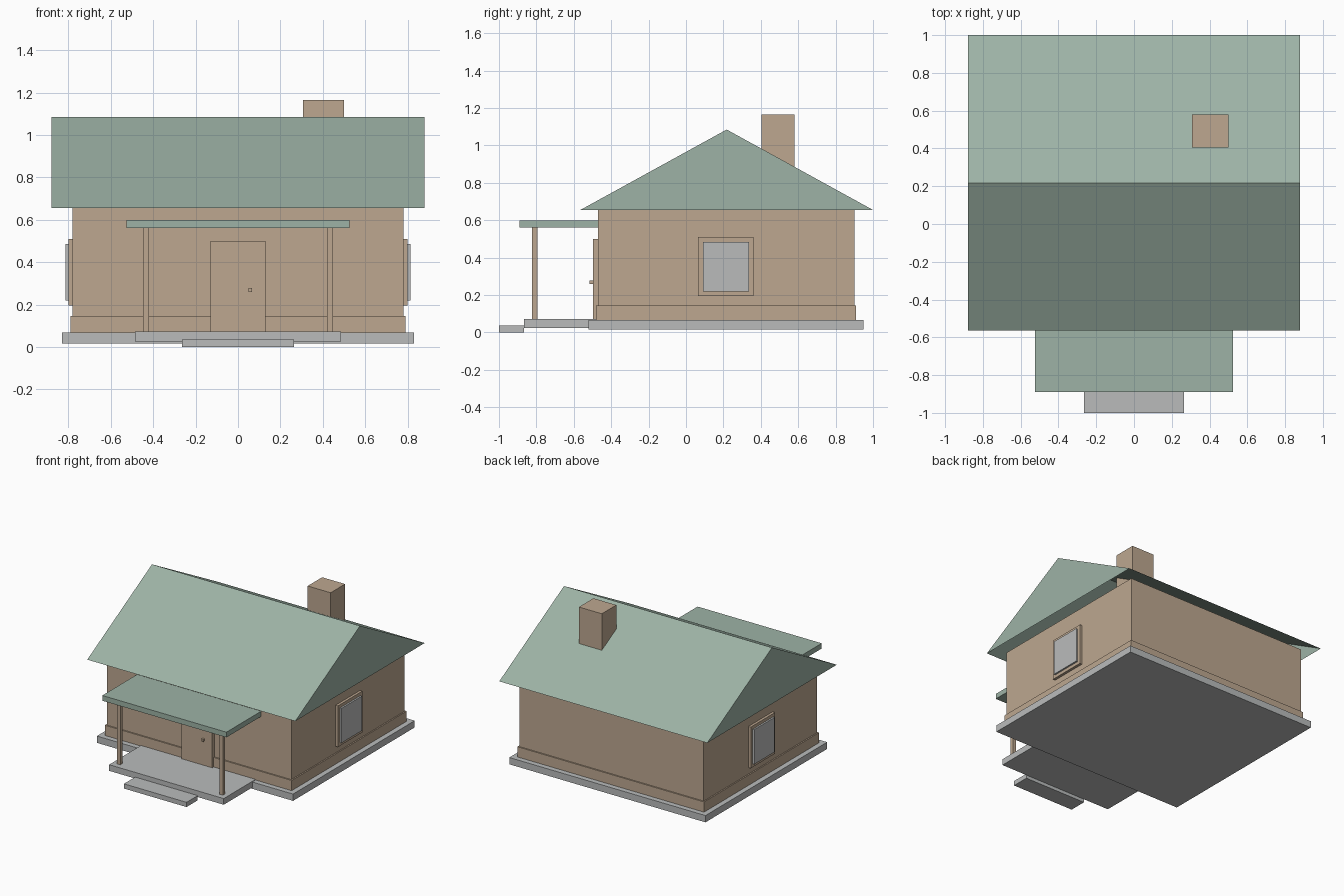
import bpy
import bmesh

old = bpy.data.objects.get("Cube")
if old:
    bpy.data.objects.remove(old, do_unlink=True)


def material(name, rgb):
    mat = bpy.data.materials.new(name)
    mat.use_nodes = True
    color = (*rgb, 1.0)
    mat.diffuse_color = color
    bsdf = mat.node_tree.nodes["Principled BSDF"]
    bsdf.inputs["Base Color"].default_value = color
    bsdf.inputs["Roughness"].default_value = 0.8
    return mat


GREEN = material("sage green", (0.34, 0.45, 0.38))
TAN = material("warm tan", (0.51, 0.39, 0.28))
GREY = material("stone grey", (0.49, 0.50, 0.50))


def finish(name, bm, mat):
    mesh = bpy.data.meshes.new(name)
    bm.to_mesh(mesh)
    bm.free()
    mesh.materials.append(mat)
    obj = bpy.data.objects.new(name, mesh)
    bpy.context.collection.objects.link(obj)
    return obj


def box(name, x, y, z, mat):
    """Box spanning the given (low, high) ranges."""
    bm = bmesh.new()
    bmesh.ops.create_cube(bm, size=1)
    for v in bm.verts:
        for i, (low, high) in enumerate((x, y, z)):
            v.co[i] = low if v.co[i] < 0 else high
    return finish(name, bm, mat)


def gable_roof(name, half_width, front, back, eave, ridge, mat):
    """Two slopes and two gable ends, open underneath."""
    bm = bmesh.new()
    profile = [(front, eave), ((front + back) / 2, ridge), (back, eave)]
    right, left = ([bm.verts.new((x, y, z)) for y, z in profile]
                   for x in (-half_width, half_width))
    bm.faces.new(right)
    bm.faces.new(left)
    for i in range(2):
        bm.faces.new((right[i], left[i], left[i + 1], right[i + 1]))
    bmesh.ops.recalc_face_normals(bm, faces=bm.faces)
    # An open shell: make sure the slopes face up and the gables outward
    for f in bm.faces:
        f.normal_update()
        if f.normal.z < -0.1 or f.normal.x * f.calc_center_median().x < -0.1:
            f.normal_flip()
    return finish(name, bm, mat)


# Ground slabs
box("foundation", (-0.83, 0.83), (-0.52, 0.95), (0.015, 0.067), GREY)
box("porch_floor", (-0.485, 0.485), (-0.865, -0.47), (0.025, 0.072), GREY)
box("front_step", (-0.265, 0.265), (-1.0, -0.865), (0.0, 0.036), GREY)

# House body
box("walls", (-0.78, 0.78), (-0.47, 0.9), (0.067, 0.655), TAN)
box("base_trim", (-0.79, 0.79), (-0.48, 0.91), (0.067, 0.145), TAN)
gable_roof("main_roof", 0.88, -0.565, 1.0, 0.655, 1.085, GREEN)
box("chimney", (0.306, 0.5), (0.405, 0.58), (0.655, 1.165), TAN)

# Door
box("door", (-0.13, 0.13), (-0.497, -0.47), (0.072, 0.5), TAN)
box("door_knob", (0.05, 0.066), (-0.515, -0.497), (0.26, 0.278), TAN)

# Porch roof, posts and side windows
box("porch_roof", (-0.525, 0.525), (-0.89, -0.47), (0.56, 0.6), GREEN)
for side, s in (("left", 1), ("right", -1)):
    def span(a, b):
        return tuple(sorted((s * a, s * b)))
    box(side + "_porch_post", span(0.42, 0.448), (-0.823, -0.794), (0.072, 0.56), TAN)
    box(side + "_window_frame", span(0.78, 0.8), (0.065, 0.36), (0.195, 0.51), TAN)
    box(side + "_window_pane", span(0.79, 0.813), (0.09, 0.336), (0.22, 0.485), GREY)
